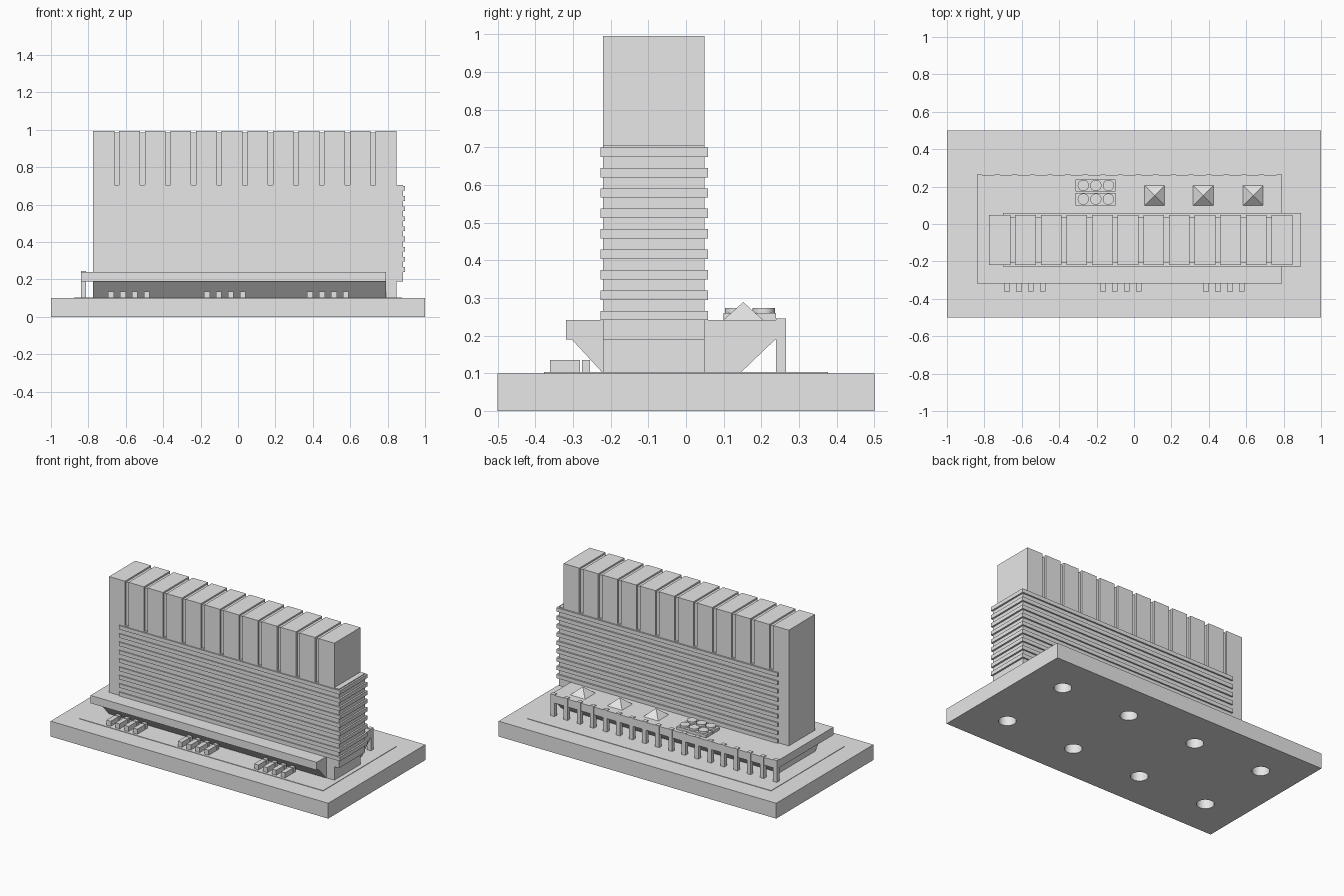
import bpy
import bmesh
from math import pi
from mathutils import Matrix, Vector

cube = bpy.data.objects.get("Cube")
if cube:
    bpy.data.objects.remove(cube, do_unlink=True)

grey = bpy.data.materials.new("light_grey")
grey.use_nodes = True
grey.diffuse_color = (0.8, 0.8, 0.8, 1)
grey.node_tree.nodes["Principled BSDF"].inputs["Base Color"].default_value = grey.diffuse_color


def finish(name, bm):
    bmesh.ops.recalc_face_normals(bm, faces=bm.faces)
    mesh = bpy.data.meshes.new(name)
    bm.to_mesh(mesh)
    bm.free()
    mesh.materials.append(grey)
    obj = bpy.data.objects.new(name, mesh)
    bpy.context.collection.objects.link(obj)
    return obj


def add_box(bm, x, y, z):
    """Add a box from (low, high) ranges."""
    lo, hi = Vector((x[0], y[0], z[0])), Vector((x[1], y[1], z[1]))
    mat = Matrix.Translation((lo + hi) / 2) @ Matrix.Diagonal((*(hi - lo), 1))
    bmesh.ops.create_cube(bm, size=1, matrix=mat)


def boxes(name, ranges):
    bm = bmesh.new()
    for r in ranges:
        add_box(bm, *r)
    return finish(name, bm)


def cones(name, centres, r1, r2, z, sides, turn=0):
    bm = bmesh.new()
    for x, y in centres:
        mat = Matrix.Translation((x, y, sum(z) / 2)) @ Matrix.Rotation(turn, 4, "Z")
        bmesh.ops.create_cone(bm, cap_ends=True, segments=sides, radius1=r1,
                              radius2=r2, depth=z[1] - z[0], matrix=mat)
    return finish(name, bm)


def smooth(obj):
    bpy.ops.object.select_all(action="DESELECT")
    obj.select_set(True)
    bpy.context.view_layer.objects.active = obj
    bpy.ops.object.shade_smooth_by_angle()


# Base slab with round sockets underneath
base = boxes("base", [((-1, 1), (-0.5, 0.5), (0, 0.1))])
cutter = cones("socket_cutter", [(x, y) for x in (-0.75, -0.25, 0.25, 0.75) for y in (-0.25, 0.25)],
               0.052, 0.052, (-0.08, 0.08), 32)
cutter.hide_render = True
cut = base.modifiers.new("sockets", "BOOLEAN")
cut.object = cutter
cut.solver = "EXACT"
bpy.context.view_layer.objects.active = base
bpy.ops.object.modifier_apply(modifier=cut.name)
bpy.data.objects.remove(cutter, do_unlink=True)
smooth(base)

boxes("pavement", [((-0.877, 0.877), (-0.377, 0.377), (0.1, 0.103))])

# Tower: plain shaft, end bay and grooved crown
DEPTH = (-0.22, 0.049)
boxes("tower_shaft", [((-0.775, 0.848), DEPTH, (0.1, 0.705))])
boxes("tower_end_bay", [((0.8, 0.882), DEPTH, (0.19, 0.705))])
boxes("crown_core", [((-0.77, 0.84), (-0.207, 0.036), (0.7, 0.985))])

grooves = [0.037 + 0.137 * (i - 5) for i in range(11)]
starts = [-0.775] + [g + 0.013 for g in grooves]
ends = [g - 0.013 for g in grooves] + [0.848]
boxes("crown_modules", [(span, DEPTH, (0.705, 0.995)) for span in zip(starts, ends)])

# Floor bands wrapping the tower
boxes("floor_bands", [((-0.7, 0.893), (-0.227, 0.059), (z, z + 0.025))
                      for z in (0.241 + 0.0542 * i for i in range(9))])

# Podium deck and its tapered underside
boxes("podium_deck", [((-0.84, 0.79), (-0.318, 0.263), (0.19, 0.241))])
bm = bmesh.new()
profile = [(-0.303, 0.19), (-0.22, 0.1), (0.143, 0.1), (0.237, 0.19)]
face = bm.faces.new([bm.verts.new((-0.775, y, z)) for y, z in profile])
side = bmesh.ops.extrude_face_region(bm, geom=[face])["geom"]
bmesh.ops.translate(bm, vec=(1.565, 0, 0),
                    verts=[v for v in side if isinstance(v, bmesh.types.BMVert)])
finish("podium_underside", bm)

# Rear colonnade
COLUMNS = 18
centres = [-0.826 + 1.602 * i / (COLUMNS - 1) for i in range(COLUMNS)]
boxes("rear_columns", [((x - 0.014, x + 0.014), (0.239, 0.265), (0.1, 0.245)) for x in centres])

# Parked trucks in three groups of four
trucks = [start + 0.064 * i for start in (-0.679, -0.166, 0.385) for i in range(4)]
boxes("truck_trailers", [((x - 0.015, x + 0.015), (-0.361, -0.281), (0.1, 0.136)) for x in trucks])
boxes("truck_cabs", [((x - 0.015, x + 0.015), (-0.276, -0.255), (0.1, 0.136)) for x in trucks])

# Roof: pyramid skylights and cooling units with fans
cones("skylights", [(x, 0.152) for x in (0.11, 0.37, 0.637)], 0.076, 0, (0.241, 0.289), 4, pi / 4)
boxes("cooling_units", [((-0.312, -0.1), y, (0.24, 0.26)) for y in ((0.1, 0.166), (0.173, 0.239))])
fans = cones("cooling_fans", [(x, y) for x in (-0.271, -0.204, -0.137) for y in (0.133, 0.206)],
             0.03, 0.03, (0.255, 0.273), 32)
smooth(fans)
